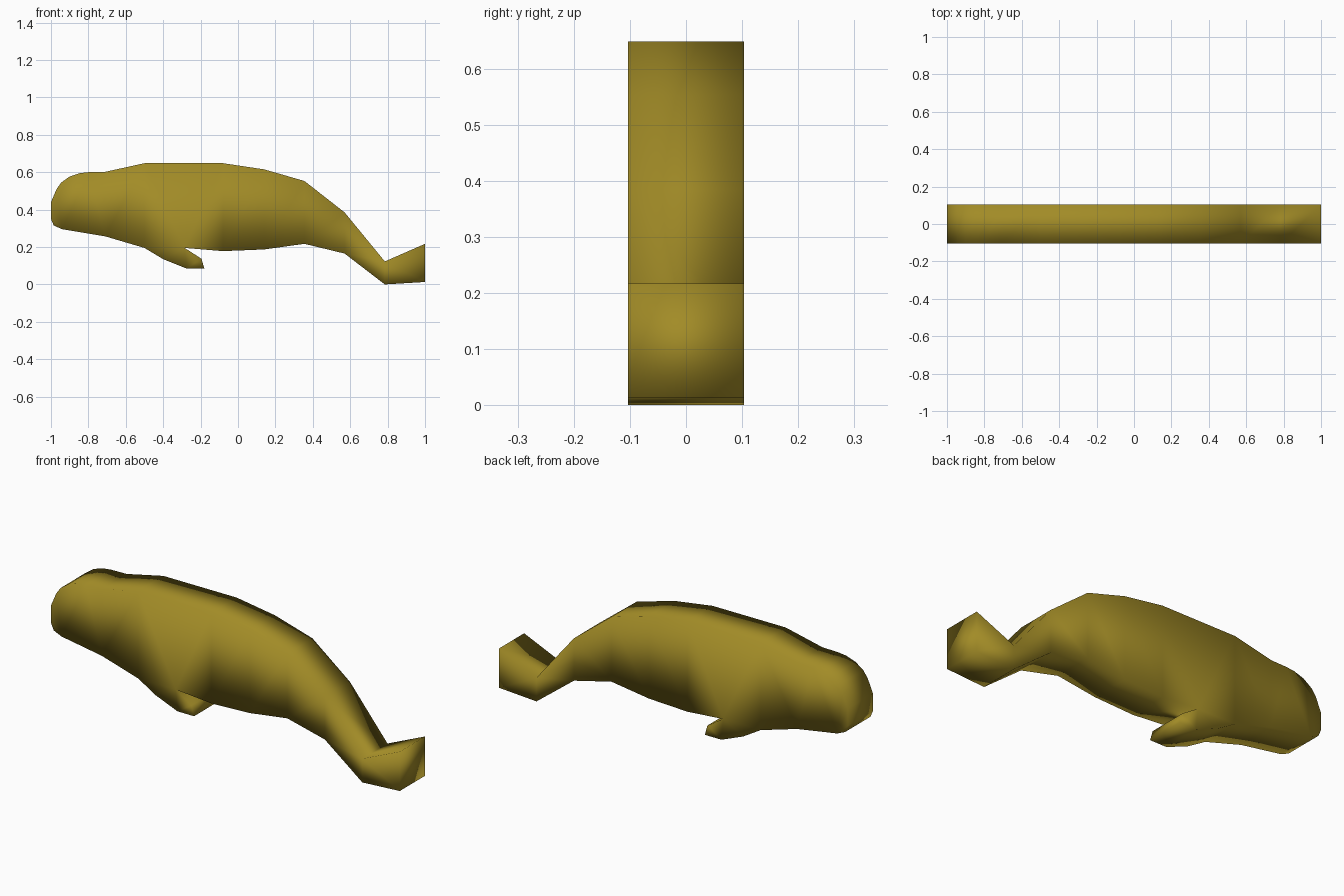
import bpy
import bmesh

# Remove the default object
cube = bpy.data.objects.get("Cube")
if cube:
    bpy.data.objects.remove(cube, do_unlink=True)

HALF_DEPTH = 0.103

# Side profile as (x, z), running from the snout over the back and round the belly
snout_top = [(-1, .44), (-.97, .51), (-.945, .545), (-.9, .577), (-.845, .595), (-.8, .6)]
back = [(-.71, .602), (-.5, .648), (-.08, .648), (.14, .615), (.355, .553), (.57, .385)]
tail = [(.785, .123), (1, .217), (1, .013), (.785, 0), (.57, .165)]
belly = [(.355, .217), (.14, .187), (-.08, .178), (-.285, .195)]
flipper = [(-.195, .137), (-.18, .085), (-.275, .085), (-.4, .135), (-.5, .195)]
jaw = [(-.71, .257), (-.94, .295), (-.985, .315), (-1, .35)]
profile = snout_top + back + tail + belly + flipper + jaw

# Olive body colour
olive = bpy.data.materials.new("olive")
olive.use_nodes = True
colour = (0.36, 0.26, 0.02, 1)
olive.diffuse_color = colour
olive.node_tree.nodes["Principled BSDF"].inputs["Base Color"].default_value = colour

# Body: the profile extruded straight through its depth
bm = bmesh.new()
front = bm.faces.new([bm.verts.new((x, -HALF_DEPTH, z)) for x, z in profile])
extruded = bmesh.ops.extrude_face_region(bm, geom=[front], use_keep_orig=True)
moved = [v for v in extruded["geom"] if isinstance(v, bmesh.types.BMVert)]
bmesh.ops.translate(bm, verts=moved, vec=(0, 2 * HALF_DEPTH, 0))
bmesh.ops.recalc_face_normals(bm, faces=bm.faces)
caps = [f for f in bm.faces if len(f.verts) > 4]
bmesh.ops.triangulate(bm, faces=caps, ngon_method="BEAUTY")

# Soft shading all over, so the rim blends into the flat sides
for face in bm.faces:
    face.smooth = True

mesh = bpy.data.meshes.new("whale_body")
bm.to_mesh(mesh)
bm.free()
mesh.materials.append(olive)
body = bpy.data.objects.new("whale_body", mesh)
bpy.context.collection.objects.link(body)
